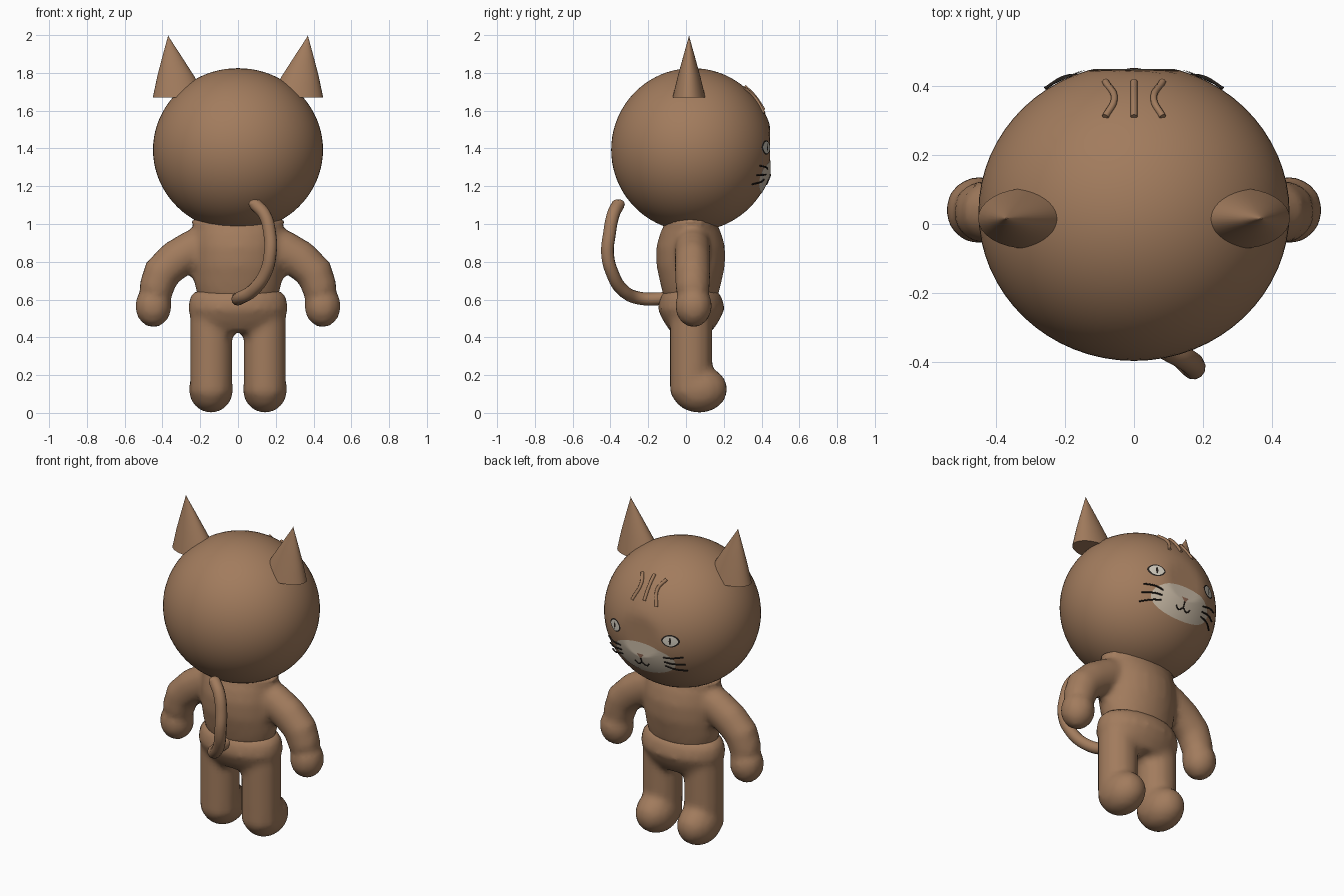
import bpy, bmesh
from math import sin, cos, pi, sqrt, radians
from mathutils import Vector, Matrix

if "Cube" in bpy.data.objects:
    bpy.data.objects.remove(bpy.data.objects["Cube"])


def material(name, r, g, b):
    m = bpy.data.materials.new(name)
    m.use_nodes = True
    m.diffuse_color = (r, g, b, 1)
    bsdf = next(n for n in m.node_tree.nodes if n.type == 'BSDF_PRINCIPLED')
    bsdf.inputs["Base Color"].default_value = (r, g, b, 1)
    return m


FUR = material("brown_fur", 0.36, 0.2, 0.11)
CREAM = material("cream_muzzle", 0.58, 0.49, 0.38)
EYE = material("pale_eye", 0.62, 0.58, 0.5)
DARK = material("dark_line", 0.02, 0.015, 0.012)
NOSE = material("nose_brown", 0.28, 0.14, 0.09)

HEAD = Vector((0, 0.034, 1.393))
RAD = Vector((0.45, 0.43, 0.432))
FLAT = 0.445


def finish(name, bm, mat, smooth=True):
    bmesh.ops.recalc_face_normals(bm, faces=bm.faces)
    me = bpy.data.meshes.new(name)
    bm.to_mesh(me)
    bm.free()
    me.materials.append(mat)
    ob = bpy.data.objects.new(name, me)
    bpy.context.collection.objects.link(ob)
    for p in me.polygons:
        p.use_smooth = smooth
    return ob


def on_face(x, z, off=0.0):
    """Point on the front of the head."""
    k = 1 - (x / RAD.x) ** 2 - ((z - HEAD.z) / RAD.z) ** 2
    return Vector((x, min(HEAD.y + RAD.y * sqrt(max(k, 0)), FLAT) + off, z))


def on_crown(x, y, off=0.0):
    """Point on the top of the head."""
    k = 1 - (x / RAD.x) ** 2 - ((y - HEAD.y) / RAD.y) ** 2
    return Vector((x, y, HEAD.z + RAD.z * sqrt(max(k, 0)) + off))


def ellipsoid(bm, centre, radii, seg=24, rings=14):
    mat = Matrix.Translation(centre) @ Matrix.Diagonal((*radii, 1))
    return bmesh.ops.create_uvsphere(bm, u_segments=seg, v_segments=rings,
                                     radius=1, matrix=mat)["verts"]


def loft(bm, stations, n=16):
    """Closed tube through (x, y, z, side radius, depth radius) stations."""
    pts = [Vector(s[:3]) for s in stations]
    rings = []
    for i, s in enumerate(stations):
        t = (pts[min(i + 1, len(pts) - 1)] - pts[max(i - 1, 0)]).normalized()
        u = t.cross(Vector((0, 1, 0))).normalized()
        v = u.cross(t)
        rings.append([bm.verts.new(pts[i] + u * s[3] * cos(a) + v * s[4] * sin(a))
                      for a in (2 * pi * k / n for k in range(n))])
    for r, q in zip(rings, rings[1:]):
        for k in range(n):
            bm.faces.new((r[k], r[(k + 1) % n], q[(k + 1) % n], q[k]))
    bm.faces.new(rings[0])
    bm.faces.new(rings[-1])


def blend(ob):
    """Fuse overlapping pieces into one soft skin."""
    bpy.context.view_layer.update()
    m = ob.modifiers.new("fuse", 'REMESH')
    m.mode = 'VOXEL'
    m.voxel_size = 0.022
    m.use_smooth_shade = True
    s = ob.modifiers.new("soften", 'SMOOTH')
    s.factor = 0.5
    s.iterations = 3


def tube(name, pts, r, mat, ends=1.0):
    cu = bpy.data.curves.new(name, 'CURVE')
    cu.dimensions = '3D'
    cu.bevel_depth = r
    cu.bevel_resolution = 4 if r > 0.02 else 2
    cu.resolution_u = 8
    cu.use_fill_caps = True
    sp = cu.splines.new('BEZIER')
    sp.bezier_points.add(len(pts) - 1)
    for b, p in zip(sp.bezier_points, pts):
        b.co = p
        b.handle_left_type = b.handle_right_type = 'AUTO'
    sp.bezier_points[0].radius = sp.bezier_points[-1].radius = ends
    cu.materials.append(mat)
    ob = bpy.data.objects.new(name, cu)
    bpy.context.collection.objects.link(ob)
    return ob


def patch(name, cx, cz, rx, rz, off, mat, n=40, power=1.0, phase=0.0):
    """Thin plate wrapped on the face; power above 1 gives pointed corners."""
    bm = bmesh.new()
    mid = bm.verts.new(on_face(cx, cz, off))
    prev = None
    for j in range(1, 9):
        ring = []
        for k in range(n):
            a = phase + 2 * pi * k / n
            h = sin(a) * abs(sin(a)) ** (power - 1) if abs(sin(a)) > 1e-6 else 0
            ring.append(bm.verts.new(on_face(cx + rx * cos(a) * j / 8,
                                             cz + rz * h * j / 8, off)))
        for k in range(n):
            m = (k + 1) % n
            if prev:
                bm.faces.new((prev[k], prev[m], ring[m], ring[k]))
            else:
                bm.faces.new((mid, ring[k], ring[m]))
        prev = ring
    ob = finish(name, bm, mat)
    if sum(p.normal.y for p in ob.data.polygons) < 0:
        ob.data.flip_normals()
    return ob


# Head, slightly flattened at the face
bm = bmesh.new()
ellipsoid(bm, HEAD, RAD, 64, 40)
for v in bm.verts:
    v.co.y = min(v.co.y, FLAT)
finish("head", bm, FUR)

# Upper body: torso with both arms
bm = bmesh.new()
loft(bm, [(0, 0.025, z, rx, ry) for z, rx, ry in (
    (0.6, 0.21, 0.14), (0.68, 0.23, 0.16), (0.78, 0.24, 0.182), (0.88, 0.24, 0.182),
    (0.96, 0.235, 0.16), (0.99, 0.235, 0.14), (1.03, 0.26, 0.14))], 24)
for s in (-1, 1):
    loft(bm, [(s * x, 0.035, z, r, d) for x, z, r, d in (
        (0.14, 0.92, 0.09, 0.09), (0.23, 0.87, 0.105, 0.095), (0.33, 0.81, 0.105, 0.095),
        (0.405, 0.74, 0.1, 0.095), (0.44, 0.64, 0.092, 0.09))])
    ellipsoid(bm, (s * 0.448, 0.04, 0.565), (0.097, 0.098, 0.112))
blend(finish("upper_body", bm, FUR))

# Lower body: hips, legs and feet
bm = bmesh.new()
loft(bm, [(0, 0.027, z, rx, ry) for z, rx, ry in (
    (0.43, 0.21, 0.11), (0.49, 0.25, 0.15), (0.55, 0.265, 0.178),
    (0.61, 0.258, 0.165), (0.645, 0.23, 0.14))], 24)
for s in (-1, 1):
    loft(bm, [(s * 0.142, 0.027, z, 0.113, 0.114) for z in (0.1, 0.2, 0.3, 0.4, 0.52)])
    ellipsoid(bm, (s * 0.143, 0.07, 0.125), (0.118, 0.15, 0.125))
blend(finish("lower_body", bm, FUR))

# Ears: leaning cones with flat bases
for side, s in (("left", 1), ("right", -1)):
    bm = bmesh.new()
    n = 32
    loops = []
    for t, w in ((0, 1), (0.35, 0.68), (0.7, 0.32), (0.97, 0.035)):
        c = Vector((s * (0.308 + 0.062 * t), 0.016, 1.67 + 0.325 * t))
        loops.append([bm.verts.new(c + Vector((0.143 * w * cos(a), 0.087 * w * sin(a), 0)))
                      for a in (2 * pi * k / n for k in range(n))])
    tip = bm.verts.new((s * 0.37, 0.016, 2.0))
    for r, q in zip(loops, loops[1:]):
        for k in range(n):
            bm.faces.new((r[k], r[(k + 1) % n], q[(k + 1) % n], q[k]))
    for k in range(n):
        bm.faces.new((loops[-1][k], loops[-1][(k + 1) % n], tip))
    bm.faces.new(loops[0])
    ear = finish(side + "_ear", bm, FUR)
    bpy.ops.object.select_all(action='DESELECT')
    ear.select_set(True)
    bpy.context.view_layer.objects.active = ear
    bpy.ops.object.shade_smooth_by_angle(angle=radians(50))

# Tail with rounded tip
tube("tail", [(0, -0.1, 0.605), (0.01, -0.25, 0.608), (0.08, -0.335, 0.65), (0.145, -0.39, 0.74),
              (0.17, -0.415, 0.84), (0.168, -0.405, 0.95), (0.14, -0.385, 1.05),
              (0.09, -0.358, 1.105)], 0.034, FUR)
bm = bmesh.new()
ellipsoid(bm, (0.09, -0.358, 1.105), (0.034, 0.034, 0.026), 16, 10)
finish("tail_tip", bm, FUR)

# Forehead stripes
for name, x, bend in (("left", 0.083, 0.057), ("middle", 0, 0), ("right", -0.083, -0.057)):
    tube(name + "_forehead_stripe",
         [on_crown(px, py, 0.004) for px, py in ((x, 0.31), (bend, 0.36), (x, 0.412))],
         0.01, FUR)

# Muzzle, nose and mouth
patch("muzzle", 0, 1.258, 0.205, 0.098, 0.003, CREAM)
patch("nose", 0, 1.275, 0.028, 0.02, 0.006, NOSE, n=3, phase=-pi / 2)
tube("mouth_line", [on_face(0, z, 0.003) for z in (1.26, 1.245, 1.225)], 0.004, DARK)
tube("mouth_curve", [on_face(x, z, 0.003) for x, z in (
    (-0.05, 1.228), (-0.028, 1.21), (0, 1.225), (0.028, 1.21), (0.05, 1.228))], 0.004, DARK)

# Eyes and whiskers
for side, s in (("left", 1), ("right", -1)):
    patch(side + "_eye_rim", s * 0.19, 1.405, 0.05, 0.038, 0.003, DARK, power=1.3)
    patch(side + "_eye", s * 0.19, 1.405, 0.041, 0.031, 0.005, EYE, power=1.3)
    patch(side + "_pupil", s * 0.19, 1.405, 0.006, 0.022, 0.007, DARK, n=12)
    for i, (z0, z1) in enumerate(((1.292, 1.308), (1.262, 1.258), (1.235, 1.21))):
        tube(f"{side}_whisker_{i + 1}",
             [on_face(s * 0.145, z0, 0.002), on_face(s * 0.2, (z0 + z1) / 2, 0.018),
              on_face(s * 0.258, z1, 0.016)], 0.0045, DARK)
